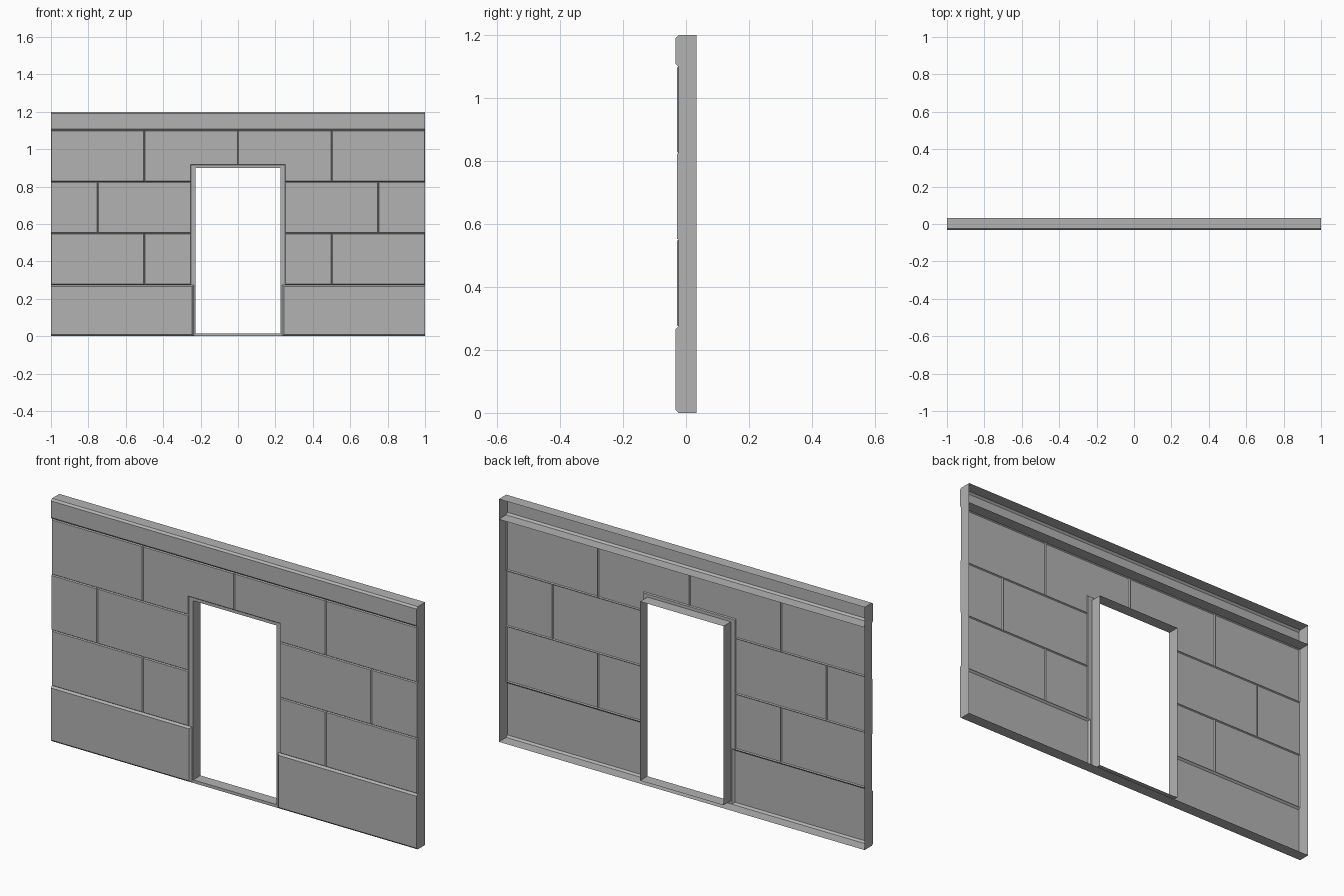
import bpy
import bmesh

cube = bpy.data.objects.get("Cube")
if cube:
    bpy.data.objects.remove(cube, do_unlink=True)

JOINT_Y, BACK_Y = -0.024, 0.033      # bottom of the joints, open rear edge
HEIGHT, OVER = 1.2, 1.03             # OVER: runs past the end, then trimmed
ROW = [0, 0.275, 0.55, 0.825, 1.1]
DOOR_X, DOOR_TOP, SILL = 0.228, 0.9, 0.015
TRIM_X, TRIM_TOP, FOOT_X = 0.25, 0.915, 0.236

stone = bpy.data.materials.new("grey stone")
stone.use_nodes = True
grey = (0.45, 0.45, 0.45, 1)
stone.diffuse_color = grey
stone.node_tree.nodes["Principled BSDF"].inputs["Base Color"].default_value = grey

bm = bmesh.new()


def block(points, bevel=0, rise=0):
    """Flat outline in x and z, raised from the joint with a sloped border."""
    face = bm.faces.new([bm.verts.new((x, JOINT_Y, z)) for x, z in points])
    face.normal_update()
    if bevel:
        bmesh.ops.inset_individual(bm, faces=[face], thickness=bevel,
                                   depth=rise, use_even_offset=True)


def rect(x0, x1, z0, z1):
    return [(x0, z0), (x1, z0), (x1, z1), (x0, z1)]


def pair(points, bevel=0, rise=0):
    """The same block on both sides of the doorway."""
    block(points, bevel, rise)
    block([(-x, z) for x, z in reversed(points)], bevel, rise)


# Base course and top course stand further out
pair(rect(FOOT_X, OVER, ROW[0], ROW[1]), 0.009, 0.009)
block(rect(-OVER, OVER, ROW[4], HEIGHT), 0.009, 0.009)

# Staggered middle courses
for x0, x1, row in [(TRIM_X, 0.5, 1), (0.5, 1, 1),
                    (TRIM_X, 0.75, 2), (0.75, OVER, 2), (0.5, 1, 3)]:
    pair(rect(x0, x1, ROW[row], ROW[row + 1]), 0.004, 0.005)

# Notched blocks over the doorway
pair([(0, TRIM_TOP), (TRIM_X, TRIM_TOP), (TRIM_X, ROW[3]),
      (0.5, ROW[3]), (0.5, ROW[4]), (0, ROW[4])], 0.004, 0.005)

# Recessed door surround with sill
pair([(0, 0), (FOOT_X, 0), (FOOT_X, ROW[1]), (TRIM_X, ROW[1]),
      (TRIM_X, TRIM_TOP), (0, TRIM_TOP), (0, DOOR_TOP),
      (DOOR_X, DOOR_TOP), (DOOR_X, SILL), (0, SILL)])

# Trim the ends and weld the blocks
for side in (1, -1):
    bmesh.ops.bisect_plane(bm, geom=bm.verts[:] + bm.edges[:] + bm.faces[:],
                           plane_co=(side, 0, 0), plane_no=(side, 0, 0),
                           clear_outer=True)
bmesh.ops.remove_doubles(bm, verts=bm.verts, dist=0.0001)


def near(a, b):
    return abs(a - b) < 0.0005


def on_rim(edge):
    """Outer border of the wall or border of the doorway."""
    ends = [(abs(v.co.x), v.co.z) for v in edge.verts]
    return (all(near(x, 1) for x, z in ends)
            or any(all(near(z, h) for x, z in ends) for h in (0, HEIGHT))
            or all(near(x, DOOR_X) for x, z in ends)
            or any(all(near(z, h) and x < DOOR_X + 0.001 for x, z in ends)
                   for h in (SILL, DOOR_TOP)))


# Ends, top, underside and door reveals, leaving the back open
rim = [e for e in bm.edges if e.is_boundary and on_rim(e)]
new = bmesh.ops.extrude_edge_only(bm, edges=rim)["geom"]
for v in new:
    if isinstance(v, bmesh.types.BMVert):
        v.co.y = BACK_Y

mesh = bpy.data.meshes.new("block_wall_with_doorway")
bm.to_mesh(mesh)
bm.free()
mesh.materials.append(stone)
wall = bpy.data.objects.new("block_wall_with_doorway", mesh)
bpy.context.collection.objects.link(wall)
